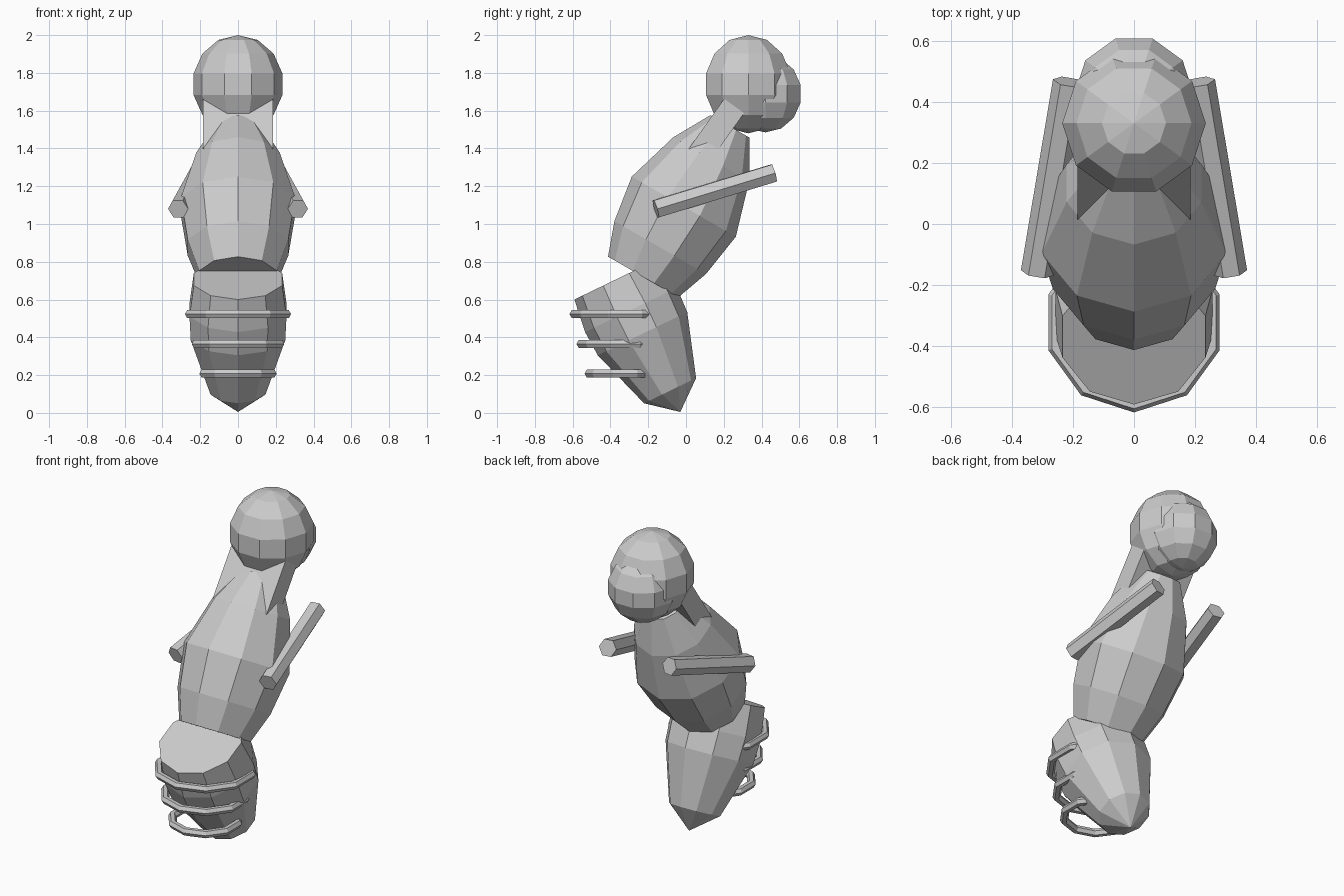
import bpy, bmesh, math
from mathutils import Vector, Quaternion

if "Cube" in bpy.data.objects:
    bpy.data.objects.remove(bpy.data.objects["Cube"])

grey = bpy.data.materials.new("plain_grey")
grey.diffuse_color = (0.6, 0.6, 0.6, 1)
grey.use_nodes = True
grey.node_tree.nodes["Principled BSDF"].inputs["Base Color"].default_value = grey.diffuse_color
SIDES = 10


def finish(obj, name):
    obj.name = name
    obj.data.materials.append(grey)
    return obj


def lathe(name, profile, origin, tilt):
    """Faceted turned body; profile is (radius, height) along a tilted axis."""
    bm = bmesh.new()
    rings = []
    for r, h in profile:
        if r == 0:
            rings.append([bm.verts.new((0, 0, h))] * SIDES)
        else:
            rings.append([bm.verts.new((r * math.sin(2 * math.pi * i / SIDES),
                                        -r * math.cos(2 * math.pi * i / SIDES), h))
                          for i in range(SIDES)])
    for low, high in zip(rings, rings[1:]):
        for i in range(SIDES):
            j = (i + 1) % SIDES
            bm.faces.new(list(dict.fromkeys((low[i], low[j], high[j], high[i]))))
    for ring in (rings[0], rings[-1]):
        if ring[0] is not ring[1]:
            bm.faces.new(ring)
    bmesh.ops.recalc_face_normals(bm, faces=bm.faces)
    mesh = bpy.data.meshes.new(name)
    bm.to_mesh(mesh)
    bm.free()
    obj = bpy.data.objects.new(name, mesh)
    bpy.context.collection.objects.link(obj)
    obj.location = origin
    obj.rotation_euler.x = math.radians(tilt)
    return finish(obj, name)


def ball(name, loc, rx, rz):
    bpy.ops.mesh.primitive_uv_sphere_add(segments=SIDES, ring_count=7, radius=1,
                                         location=loc, rotation=(0, 0, math.pi / 2))
    obj = bpy.context.object
    obj.scale = (rx, rx, rz)
    finish(obj, name)


# head and the round bun behind it
ball("head", (0, 0.33, 1.74), 0.241, 0.26)
ball("hair_bun", (0, 0.42, 1.69), 0.202, 0.205)

# forward leaning torso and backward leaning lower body
lathe("torso", [(0.215, 0.51), (0.28, 0.69), (0.318, 0.94), (0.232, 1.23), (0.12, 1.43)],
      (0, -0.4815, 0.278), -30)
lathe("lower_body", [(0, 0), (0.153, 0.125), (0.263, 0.46), (0.27, 0.6), (0.246, 0.78)],
      (0, -0.03, 0.005), 25.8)

# neck block between torso and head
bpy.ops.mesh.primitive_cube_add(size=1, location=(0, 0.184, 1.525),
                                rotation=(math.radians(-35.4), 0, 0))
neck = bpy.context.object
neck.scale = (0.37, 0.13, 0.4)
finish(neck, "neck")

# six-sided arms, mirrored
for side, label in ((-1, "left"), (1, "right")):
    a = Vector((0.317 * side, -0.16, 1.08))
    b = Vector((0.212 * side, 0.465, 1.27))
    d = b - a
    bpy.ops.mesh.primitive_cylinder_add(vertices=6, radius=0.054, depth=d.length,
                                        location=(a + b) / 2)
    arm = bpy.context.object
    arm.rotation_mode = 'QUATERNION'
    arm.rotation_quaternion = d.to_track_quat('Z', 'Y') @ Quaternion((0, 0, 1), math.radians(30))
    finish(arm, label + "_arm")

# level hoops around the front of the lower body
for i, (z, outer) in enumerate(((0.523, 0.295), (0.365, 0.258), (0.208, 0.215))):
    bpy.ops.mesh.primitive_torus_add(major_segments=SIDES, minor_segments=6,
                                     major_radius=outer - 0.024, minor_radius=0.024,
                                     location=(0, -0.322, z), rotation=(0, 0, math.pi / 2))
    finish(bpy.context.object, "hoop_%d" % (i + 1))
